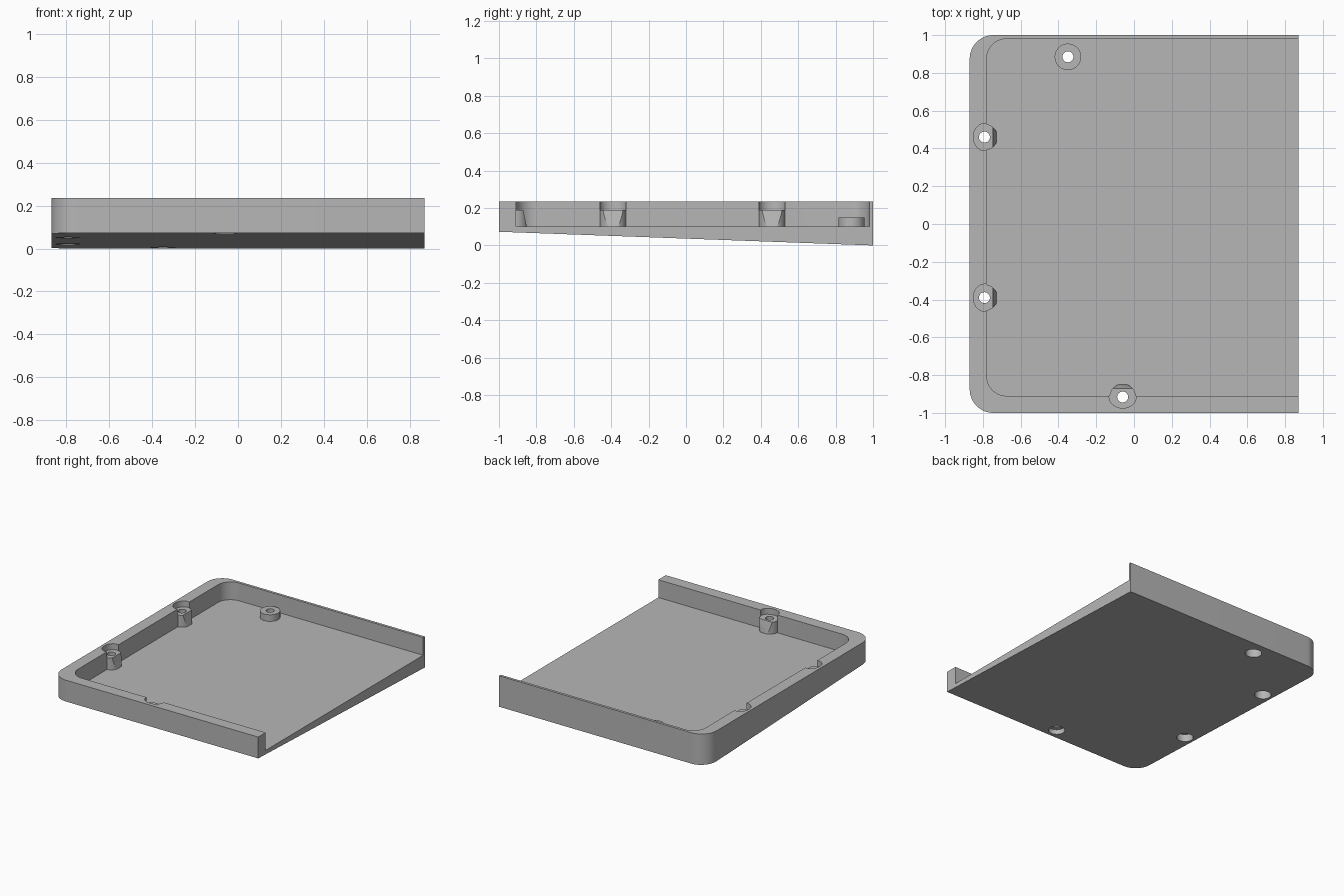
import bpy, bmesh
from math import pi, sin, cos
from mathutils import Vector

cube = bpy.data.objects.get("Cube")
if cube:
    bpy.data.objects.remove(cube, do_unlink=True)

grey = bpy.data.materials.new("mid grey")
grey.use_nodes = True
grey.diffuse_color = (0.47, 0.47, 0.47, 1)
grey.node_tree.nodes["Principled BSDF"].inputs["Base Color"].default_value = grey.diffuse_color

FLOOR, TOP, POST_TOP = 0.10, 0.235, 0.19


def prism(name, outline, bottom, top, clip=None):
    """Extrude an outline; bottom may be a function of y; clip is (point, normal)."""
    bm = bmesh.new()
    low = bottom if callable(bottom) else (lambda y: bottom)
    a = [bm.verts.new((x, y, low(y))) for x, y in outline]
    b = [bm.verts.new((x, y, top)) for x, y in outline]
    bm.faces.new(a[::-1])
    bm.faces.new(b)
    for i in range(len(a)):
        j = (i + 1) % len(a)
        bm.faces.new((a[i], a[j], b[j], b[i]))
    if clip:
        cut = bmesh.ops.bisect_plane(bm, geom=bm.verts[:] + bm.edges[:] + bm.faces[:],
                                     plane_co=clip[0], plane_no=clip[1], clear_outer=True)
        edges = [e for e in cut["geom_cut"] if isinstance(e, bmesh.types.BMEdge)]
        bmesh.ops.contextual_create(bm, geom=edges)
    bmesh.ops.recalc_face_normals(bm, faces=bm.faces[:])
    mesh = bpy.data.meshes.new(name)
    bm.to_mesh(mesh)
    bm.free()
    mesh.materials.append(grey)
    ob = bpy.data.objects.new(name, mesh)
    bpy.context.collection.objects.link(ob)
    return ob


def rounded_left(x0, x1, y0, y1, r, n=12):
    """Rectangle whose two corners at x0 are rounded."""
    pts = [(x1, y0), (x1, y1)]
    for cy, start in ((y1 - r, pi / 2), (y0 + r, pi)):
        for i in range(n + 1):
            t = start + i * pi / 2 / n
            pts.append((x0 + r + r * cos(t), cy + r * sin(t)))
    return pts


def ring(x, y, r, inward=(1, 0), squash=1.0, n=48):
    """Circle, optionally flattened on the side away from inward."""
    u = Vector(inward)
    v = Vector((-u.y, u.x))
    pts = []
    for i in range(n):
        c, s = cos(2 * pi * i / n), sin(2 * pi * i / n)
        p = Vector((x, y)) + u * (r * c * (squash if c < 0 else 1)) + v * (r * s)
        pts.append((p.x, p.y))
    return pts


def combine(tool, operation):
    mod = tray.modifiers.new("cut", "BOOLEAN")
    mod.object, mod.operation, mod.solver = tool, operation, "EXACT"
    bpy.ops.object.modifier_apply(modifier=mod.name)
    bpy.data.objects.remove(tool, do_unlink=True)


# Tray body with sloping underside and a cavity open at one end
tray = prism("tray", rounded_left(-0.87, 0.87, -1, 1, 0.125),
             lambda y: 0.0365 * (1 - y), TOP)
bpy.context.view_layer.objects.active = tray
tray.select_set(True)
combine(prism("cavity", rounded_left(-0.78, 1.2, -0.91, 0.98, 0.105), FLOOR, 0.5), "DIFFERENCE")

# Wall posts with a sloping inner face, each below a recess in the rim
wall_posts = [(-0.792, 0.46, (1, 0)), (-0.792, -0.39, (1, 0)), (-0.06, -0.916, (0, 1))]
for x, y, inward in wall_posts:
    u = Vector((inward[0], inward[1], 0))
    slope = (Vector((x, y, POST_TOP)) + u * 0.045, u * 0.09 + Vector((0, 0, 0.02)))
    combine(prism("post", ring(x, y, 0.07, inward, 0.82), FLOOR - 0.015, 0.21, slope), "UNION")
    combine(prism("recess", ring(x, y, 0.0715, inward, 0.82), POST_TOP, 0.5), "DIFFERENCE")

# Low free-standing boss
boss = (-0.35, 0.885)
combine(prism("boss", ring(*boss, 0.07), FLOOR - 0.015, 0.15), "UNION")

# Screw holes, widened from below
for x, y in [p[:2] for p in wall_posts] + [boss]:
    combine(prism("screw_hole", ring(x, y, 0.029, n=32), -0.2, 0.5), "DIFFERENCE")
    combine(prism("screw_head_bore", ring(x, y, 0.058, n=40), -0.2, 0.108), "DIFFERENCE")

bpy.ops.object.shade_smooth_by_angle(angle=0.5)
